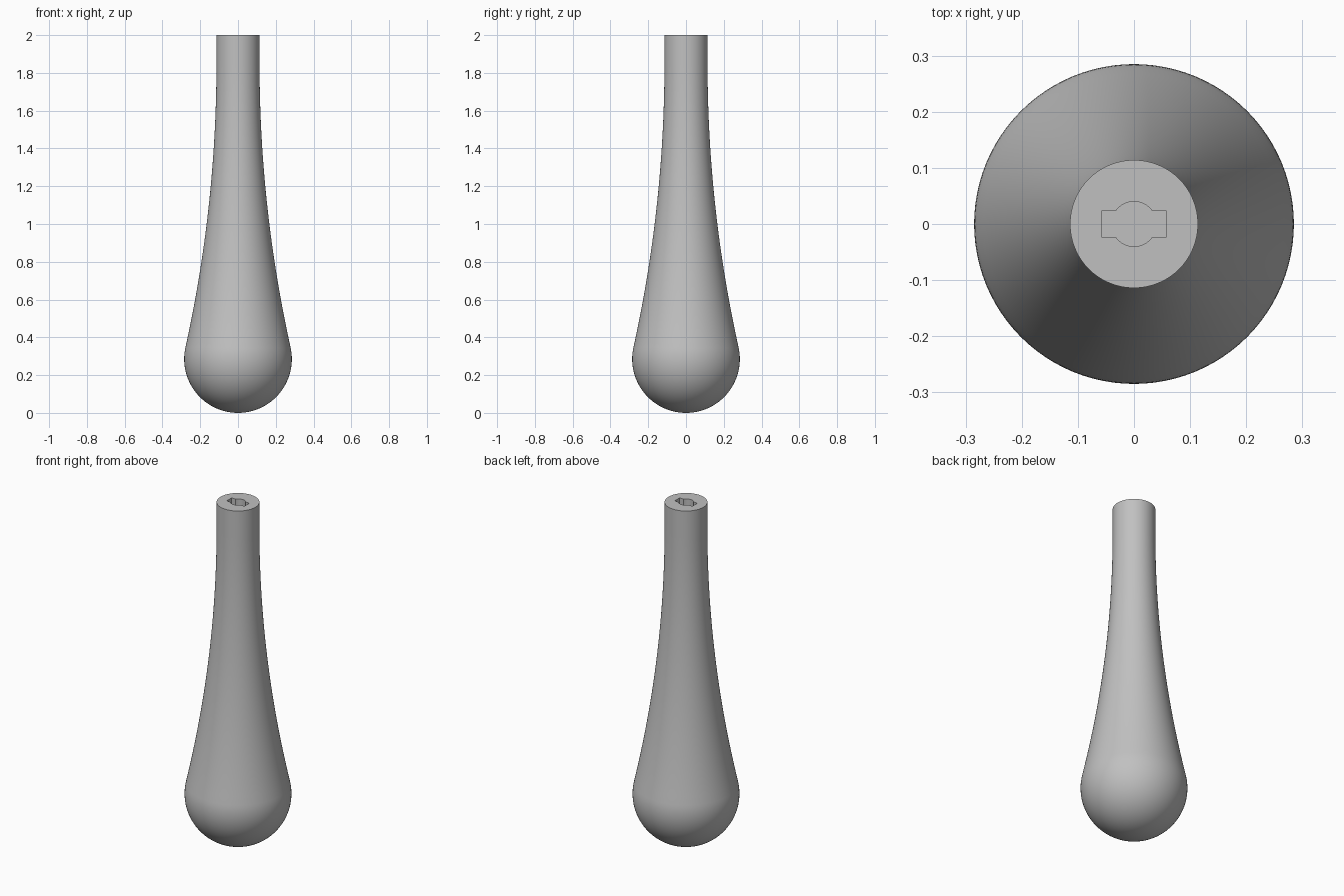
import bpy, bmesh
from math import sin, cos, asin, sqrt, pi, radians

cube = bpy.data.objects.get("Cube")
if cube:
    bpy.data.objects.remove(cube, do_unlink=True)

grey = bpy.data.materials.new("plain grey")
grey.use_nodes = True
colour = (0.53, 0.53, 0.53, 1)
grey.diffuse_color = colour
grey.node_tree.nodes["Principled BSDF"].inputs["Base Color"].default_value = colour

BALL, NECK, TOP = 0.285, 0.114, 2.0
FLARE = 1.85          # height where the straight neck begins to flare
SIDES = 96


def make_object(name, bm):
    bmesh.ops.recalc_face_normals(bm, faces=bm.faces)
    mesh = bpy.data.meshes.new(name)
    bm.to_mesh(mesh)
    bm.free()
    mesh.materials.append(grey)
    obj = bpy.data.objects.new(name, mesh)
    bpy.context.collection.objects.link(obj)
    return obj


# Profile: ball end, then a long hollow arc tangent to both ball and neck
rise = FLARE - BALL
arc = (rise ** 2 - BALL ** 2 + NECK ** 2) / (2 * (BALL - NECK))
tilt = asin(rise / (arc + BALL))
profile = []
for i in range(33):
    a = -pi / 2 + (tilt + pi / 2) * i / 32
    profile.append((BALL * cos(a), BALL + BALL * sin(a)))
for i in range(1, 33):
    a = tilt * (1 - i / 32)
    profile.append((NECK + arc - arc * cos(a), FLARE - arc * sin(a)))
profile.append((NECK, TOP))

# Handle body, turned around the z axis
bm = bmesh.new()
verts = [bm.verts.new((r, 0, z)) for r, z in profile]
edges = [bm.edges.new(pair) for pair in zip(verts, verts[1:])]
bmesh.ops.spin(bm, geom=verts + edges, cent=(0, 0, 0), axis=(0, 0, 1),
               angle=2 * pi, steps=SIDES)
bmesh.ops.remove_doubles(bm, verts=bm.verts, dist=0.0001)
bmesh.ops.holes_fill(bm, edges=[e for e in bm.edges if e.is_boundary], sides=0)
handle = make_object("handle", bm)

# Keyed socket: a round bore crossed by a flat slot, sunk into the neck
HALF_X, HALF_Y, BORE, DEPTH = 0.058, 0.023, 0.04, 0.25
start = asin(HALF_Y / BORE)
half = [(HALF_X, -HALF_Y), (HALF_X, HALF_Y)]
for i in range(17):
    a = start + (pi - 2 * start) * i / 16
    half.append((BORE * cos(a), BORE * sin(a)))
outline = half + [(-x, -y) for x, y in half]

bm = bmesh.new()
floor = bm.faces.new([bm.verts.new((x, y, TOP - DEPTH)) for x, y in outline])
walls = bmesh.ops.extrude_face_region(bm, geom=[floor])["geom"]
bmesh.ops.translate(bm, vec=(0, 0, DEPTH + 0.1),
                    verts=[g for g in walls if isinstance(g, bmesh.types.BMVert)])
cutter = make_object("socket_cutter", bm)
cutter.hide_render = True

cut = handle.modifiers.new("socket", 'BOOLEAN')
cut.operation = 'DIFFERENCE'
cut.solver = 'EXACT'
cut.object = cutter

bpy.ops.object.select_all(action='DESELECT')
handle.select_set(True)
bpy.context.view_layer.objects.active = handle
bpy.ops.object.modifier_apply(modifier=cut.name)
bpy.data.objects.remove(cutter, do_unlink=True)
bpy.ops.object.shade_smooth_by_angle(angle=radians(30))
